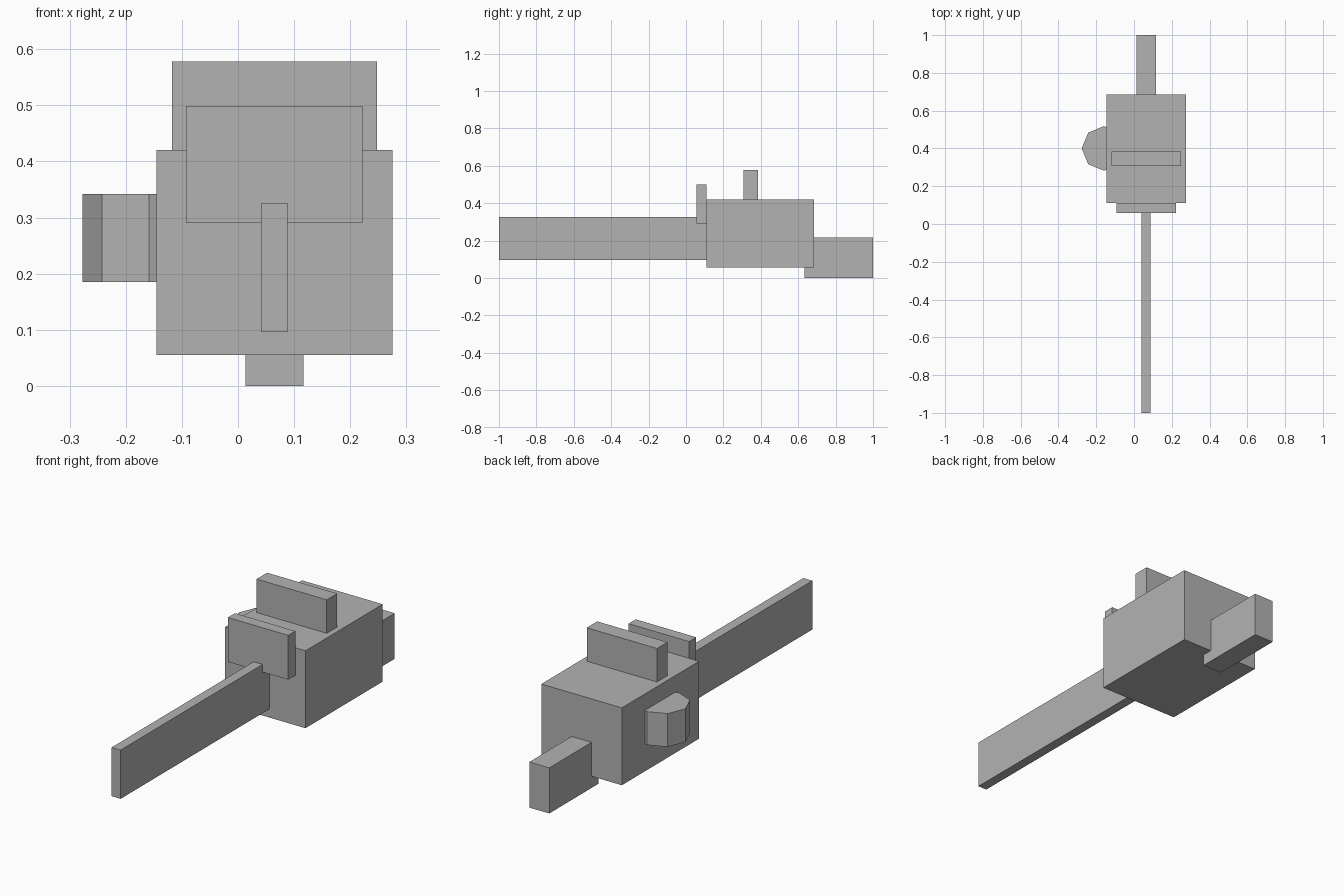
import bpy, math

if "Cube" in bpy.data.objects:
    bpy.data.objects.remove(bpy.data.objects["Cube"])

grey = bpy.data.materials.new("plain grey")
grey.diffuse_color = (0.45, 0.45, 0.45, 1)
grey.use_nodes = True
grey.node_tree.nodes["Principled BSDF"].inputs["Base Color"].default_value = grey.diffuse_color


def finish(name):
    obj = bpy.context.object
    obj.name = name
    obj.data.materials.append(grey)
    return obj


def box(name, x, y, z):
    """Box spanning the given (min, max) range on each axis."""
    bpy.ops.mesh.primitive_cube_add(
        size=1, location=[(a + b) / 2 for a, b in (x, y, z)])
    bpy.context.object.scale = [b - a for a, b in (x, y, z)]
    bpy.ops.object.transform_apply(location=False, rotation=False, scale=True)
    return finish(name)


# Engine housing
box("engine_housing", (-0.145, 0.275), (0.11, 0.685), (0.055, 0.42))
# Long cutting blade in front, set into the housing
box("guide_bar", (0.041, 0.088), (-1.0, 0.15), (0.096, 0.326))
# Rear grip, sunk slightly into the housing
box("rear_handle", (0.013, 0.117), (0.633, 1.0), (0.0, 0.215))
# Upright carrying handle on the top
box("top_handle", (-0.118, 0.248), (0.307, 0.385), (0.41, 0.578))
# Plate that protects the hand
box("hand_guard", (-0.093, 0.222), (0.057, 0.11), (0.29, 0.499))

# Eight-sided starter drum, half buried in the left side
bpy.ops.mesh.primitive_cylinder_add(
    vertices=8, radius=0.118, depth=0.157, location=(-0.159, 0.4, 0.2635),
    rotation=(0, 0, math.pi / 2))
finish("starter_drum")
